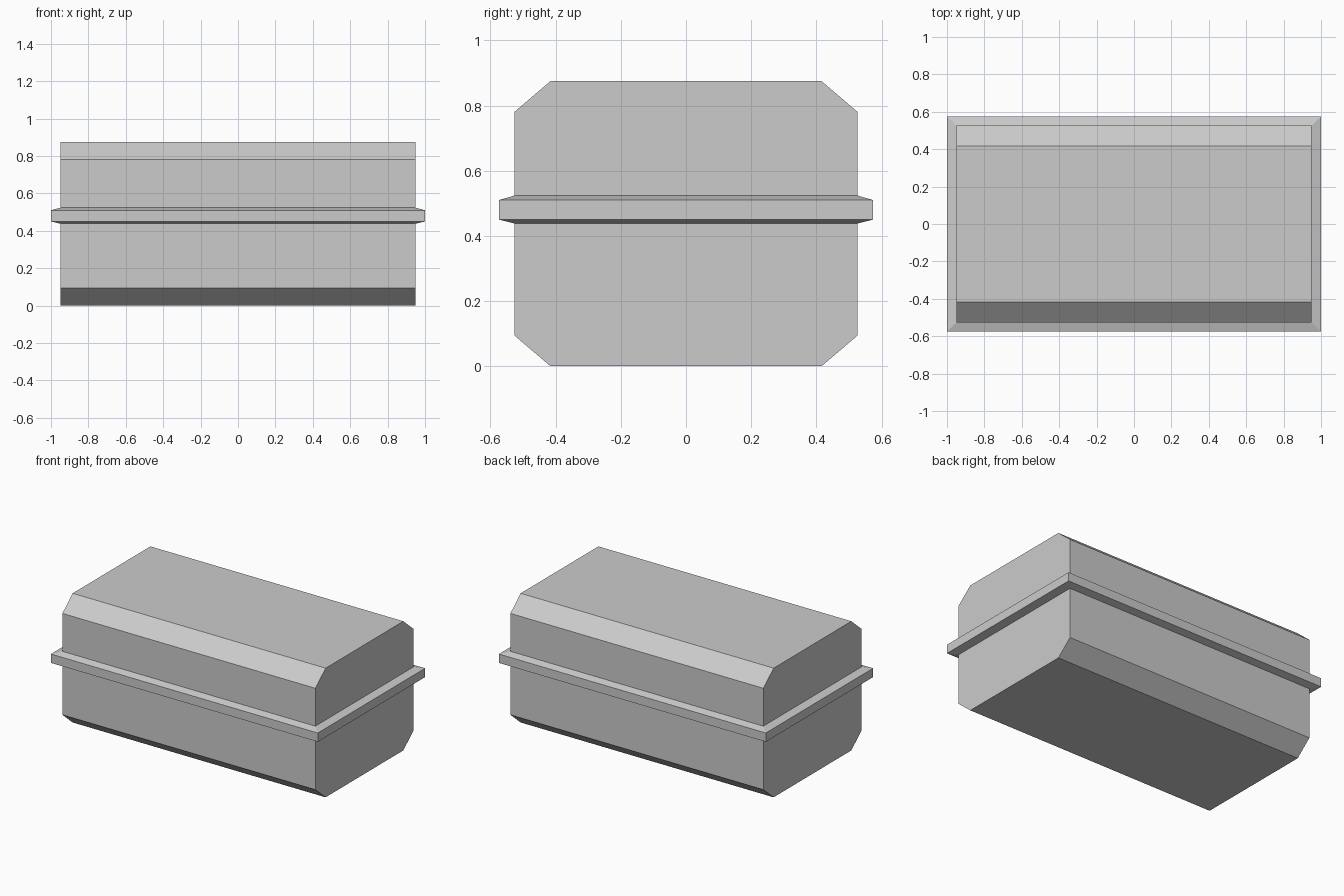
import bpy
import bmesh

# Remove the default object
cube = bpy.data.objects.get("Cube")
if cube:
    bpy.data.objects.remove(cube, do_unlink=True)

# Single flat grey
GREY = (0.6, 0.6, 0.6, 1)
grey = bpy.data.materials.new("plain_grey")
grey.use_nodes = True
grey.diffuse_color = GREY
grey.node_tree.nodes["Principled BSDF"].inputs["Base Color"].default_value = GREY


def loft(name, sections):
    """Join matching outlines with quads and close both ends."""
    bm = bmesh.new()
    loops = [[bm.verts.new(p) for p in s] for s in sections]
    count = len(loops[0])
    for a, b in zip(loops, loops[1:]):
        for i in range(count):
            j = (i + 1) % count
            bm.faces.new((a[i], a[j], b[j], b[i]))
    bm.faces.new(loops[0][::-1])
    bm.faces.new(loops[-1])
    bmesh.ops.recalc_face_normals(bm, faces=bm.faces)
    mesh = bpy.data.meshes.new(name)
    bm.to_mesh(mesh)
    bm.free()
    mesh.materials.append(grey)
    obj = bpy.data.objects.new(name, mesh)
    bpy.context.collection.objects.link(obj)
    return obj


HALF_X, HALF_Y, HEIGHT = 0.948, 0.526, 0.875

# Case body: chamfered profile extruded along x
half = [(0.416, 0), (HALF_Y, 0.094), (HALF_Y, 0.781), (0.416, HEIGHT)]
profile = half + [(-y, z) for y, z in reversed(half)]
loft("case_body", [[(x, y, z) for y, z in profile] for x in (-HALF_X, HALF_X)])


# Rim band: rectangles stacked in z, tapering back to the body
def rectangle(x, y, z):
    return [(-x, -y, z), (x, -y, z), (x, y, z), (-x, y, z)]


loft("rim_band", [
    rectangle(HALF_X, HALF_Y, 0.438),
    rectangle(1, 0.574, 0.45),
    rectangle(1, 0.574, 0.51),
    rectangle(HALF_X, HALF_Y, 0.524),
])
